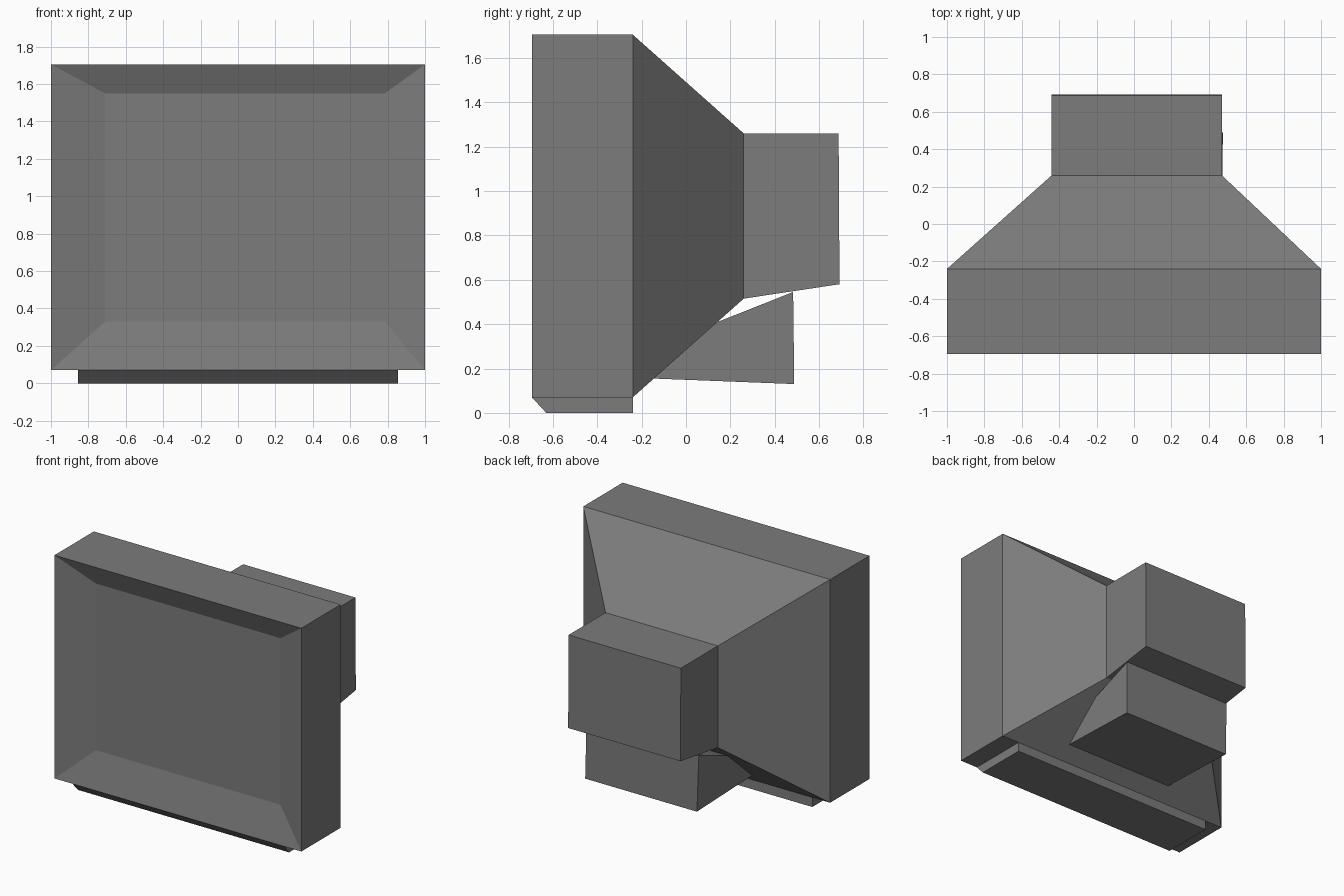
import bpy, bmesh

if "Cube" in bpy.data.objects:
    bpy.data.objects.remove(bpy.data.objects["Cube"])

grey = bpy.data.materials.new("dark grey plastic")
grey.diffuse_color = (0.2, 0.2, 0.2, 1)
grey.use_nodes = True
grey.node_tree.nodes["Principled BSDF"].inputs["Base Color"].default_value = grey.diffuse_color


def loft(name, rings):
    """Closed solid skinned through a list of four-cornered rings."""
    bm = bmesh.new()
    loops = [[bm.verts.new(p) for p in ring] for ring in rings]
    for a, b in zip(loops, loops[1:]):
        for i in range(4):
            j = (i + 1) % 4
            bm.faces.new((a[i], a[j], b[j], b[i]))
    bm.faces.new(loops[0][::-1])
    bm.faces.new(loops[-1])
    bmesh.ops.recalc_face_normals(bm, faces=bm.faces[:])
    mesh = bpy.data.meshes.new(name)
    bm.to_mesh(mesh)
    bm.free()
    mesh.materials.append(grey)
    obj = bpy.data.objects.new(name, mesh)
    bpy.context.collection.objects.link(obj)
    return obj


def rect(y, x0, x1, z0, z1, y_top=None):
    """Upright rectangle, optionally leaning so its top edge sits at y_top."""
    yt = y if y_top is None else y_top
    return [(x0, y, z0), (x1, y, z0), (x1, yt, z1), (x0, yt, z1)]


# Casing: recessed screen, bezel, deep frame, tapered back and rear tube housing
loft("monitor_casing", [
    rect(-0.63, -0.71, 0.785, 0.33, 1.55),
    rect(-0.695, -1, 1, 0.07, 1.705),
    rect(-0.24, -1, 1, 0.07, 1.705),
    rect(0.26, -0.44, 0.47, 0.515, 1.26),
    rect(0.692, -0.44, 0.47, 0.58, 1.26, 0.688),
])

# Foot strip with a chamfered front edge
loft("foot_strip", [
    [(x, -0.695, 0.07), (x, -0.63, 0.0), (x, -0.24, 0.0), (x, -0.24, 0.07)]
    for x in (-0.855, 0.855)
])

# Rear support wedge tucked under the tapered back
loft("rear_support", [
    rect(-0.15, -0.435, 0.47, 0.155, 0.405, 0.13),
    [(-0.43, 0.488, 0.13), (0.475, 0.488, 0.13),
     (0.468, 0.483, 0.545), (-0.442, 0.483, 0.545)],
])
